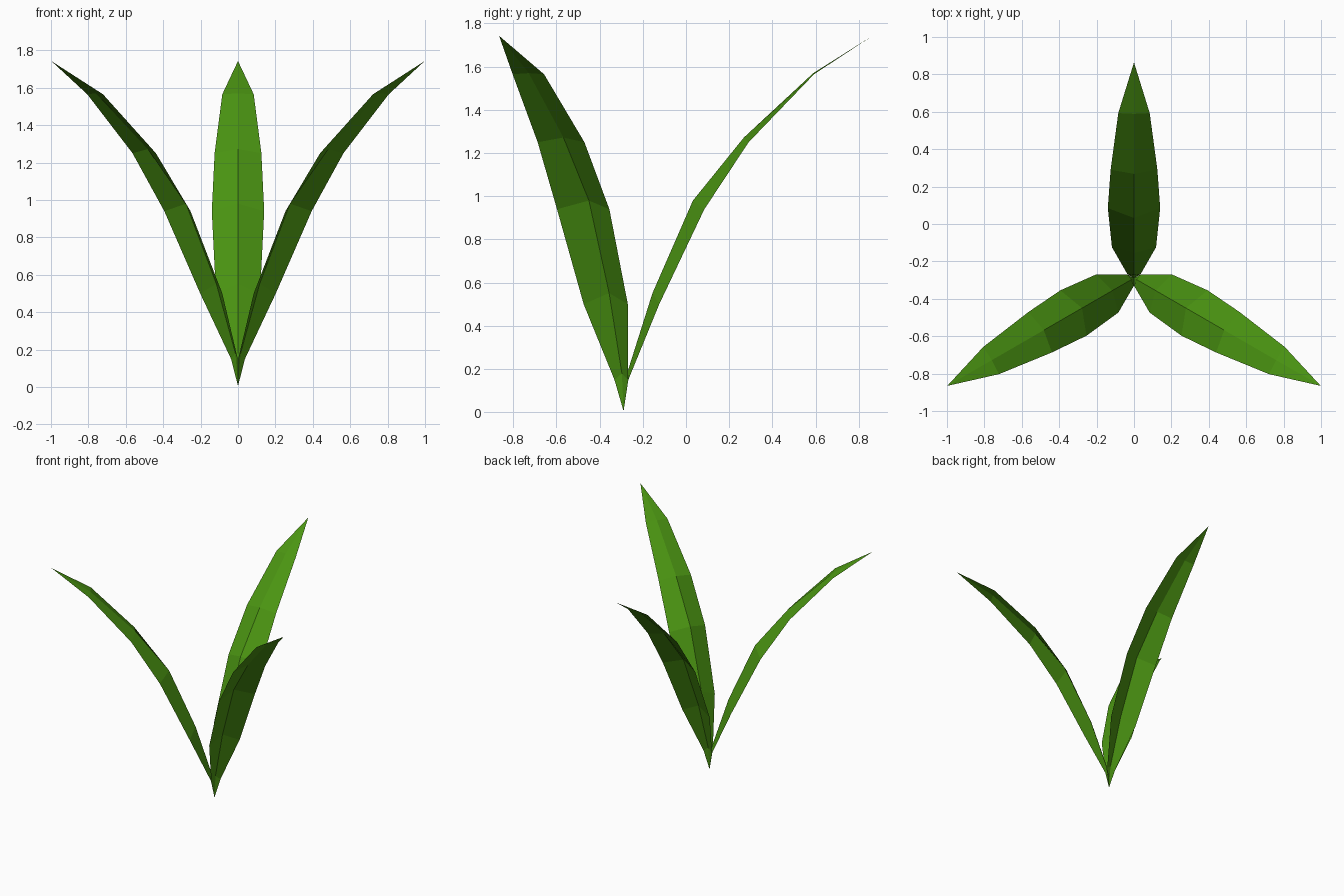
import bpy, math
from mathutils import Matrix

if "Cube" in bpy.data.objects:
    bpy.data.objects.remove(bpy.data.objects["Cube"])

green = bpy.data.materials.new("leaf green")
green.diffuse_color = (0.07, 0.30, 0.006, 1)
green.use_nodes = True
green.node_tree.nodes["Principled BSDF"].inputs["Base Color"].default_value = green.diffuse_color

# Leaf stations: half width, edge (radius, height), midrib (radius, height)
BASE, TIP = (0, 0, 0.005), (0, 1.153, 1.743)
ROWS = [
    (0.036, 0.022, 0.15, 0.016, 0.18),
    (0.118, 0.165, 0.50, 0.134, 0.552),
    (0.140, 0.374, 0.94, 0.321, 0.98),
    (0.125, 0.579, 1.25, 0.557, 1.272),
    (0.084, 0.882, 1.565, 0.878, 1.570),
]

def leaf(name, angle):
    verts = [BASE]
    for w, er, ez, mr, mz in ROWS:
        verts += [(-w, er, ez), (0, mr, mz), (w, er, ez)]
    verts.append(TIP)
    tip = len(verts) - 1
    faces = [(0, 2, 1), (0, 3, 2)]
    for i in range(len(ROWS) - 1):
        a = 1 + 3 * i
        faces += [(a, a + 1, a + 4, a + 3), (a + 1, a + 2, a + 5, a + 4)]
    a = tip - 3
    faces += [(a, a + 1, tip), (a + 1, a + 2, tip)]
    me = bpy.data.meshes.new(name)
    me.from_pydata(verts, [], faces)
    me.transform(Matrix.Translation((0, -0.289, 0)) @ Matrix.Rotation(angle, 4, 'Z'))
    me.materials.append(green)
    ob = bpy.data.objects.new(name, me)
    bpy.context.collection.objects.link(ob)

# Three blades fanned evenly around the root
for i, name in enumerate(("back_leaf", "left_leaf", "right_leaf")):
    leaf(name, i * math.tau / 3)
